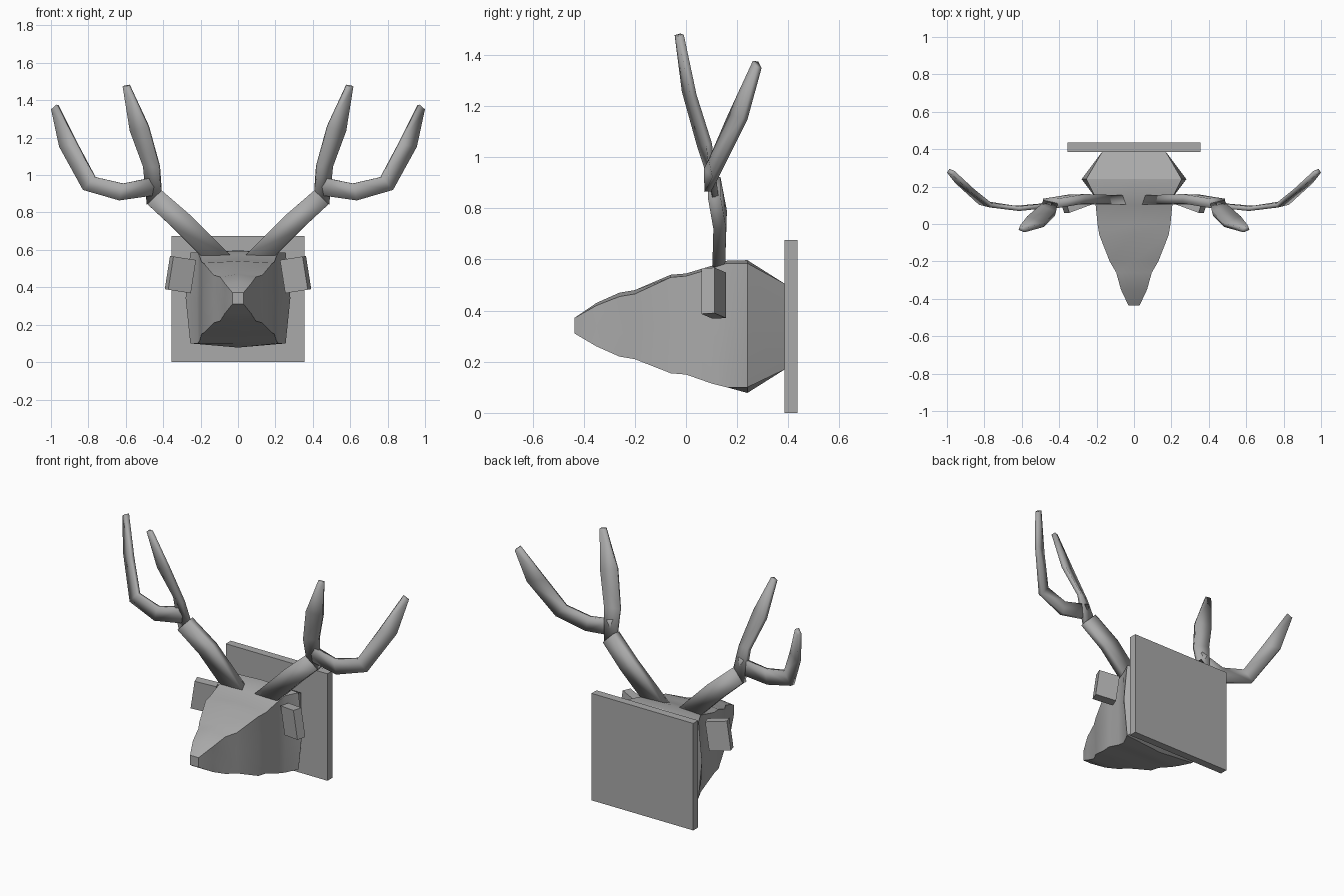
import bpy
import bmesh
from math import radians
from mathutils import Matrix, Vector

cube = bpy.data.objects.get("Cube")
if cube:
    bpy.data.objects.remove(cube, do_unlink=True)

grey = bpy.data.materials.new("plain grey")
grey.use_nodes = True
COLOUR = (0.4, 0.4, 0.4, 1)
grey.diffuse_color = COLOUR
grey.node_tree.nodes["Principled BSDF"].inputs["Base Color"].default_value = COLOUR


def finish(bm, name, smooth=False):
    bmesh.ops.recalc_face_normals(bm, faces=bm.faces)
    mesh = bpy.data.meshes.new(name)
    bm.to_mesh(mesh)
    bm.free()
    mesh.materials.append(grey)
    obj = bpy.data.objects.new(name, mesh)
    bpy.context.collection.objects.link(obj)
    if smooth:
        bpy.ops.object.select_all(action="DESELECT")
        obj.select_set(True)
        bpy.context.view_layer.objects.active = obj
        bpy.ops.object.shade_smooth_by_angle(angle=radians(30))
    return obj


def box(name, size, matrix):
    bm = bmesh.new()
    bmesh.ops.create_cube(bm, size=1, matrix=matrix @ Matrix.Diagonal((*size, 1)))
    return finish(bm, name)


def blade(name, rows, thickness, side):
    """Flat strip between inner and outer edge points, thickened."""
    bm = bmesh.new()
    pairs = [[bm.verts.new((p[0] * side, p[1], p[2])) for p in row] for row in rows]
    for (a, b), (c, d) in zip(pairs, pairs[1:]):
        bm.faces.new((a, b, d, c))
    obj = finish(bm, name, smooth=True)
    mod = obj.modifiers.new("thickness", "SOLIDIFY")
    mod.thickness = thickness
    mod.offset = 0


# Wall plaque
box("plaque", (0.71, 0.05, 0.675), Matrix.Translation((0, 0.41, 0.3375)))

# Head: (y, half width, bottom, top, crown rise, side bulge, chin drop)
SECTIONS = [
    (-0.435, 0.03, 0.31, 0.372, 0, 0, 0),
    (-0.35, 0.07, 0.26, 0.42, 0.01, 0, 0),
    (-0.26, 0.095, 0.22, 0.455, 0.015, 0, 0),
    (-0.2, 0.13, 0.21, 0.465, 0.015, 0, 0),
    (-0.06, 0.185, 0.155, 0.53, 0.01, 0, 0),
    (0.0, 0.195, 0.15, 0.535, 0.01, 0, 0),
    (0.1, 0.205, 0.115, 0.565, 0.01, 0, 0),
    (0.16, 0.215, 0.1, 0.585, 0.01, 0.005, 0),
    (0.24, 0.255, 0.1, 0.585, 0.012, 0.025, 0.022),
    (0.386, 0.17, 0.17, 0.505, 0, 0, 0),
]
bm = bmesh.new()
rings = []
for y, w, low, top, crown, bulge, chin in SECTIONS:
    mid = (low + top) / 2
    outline = [(0, top + crown), (w, top), (w + bulge, mid), (w, low),
               (0, low - chin), (-w, low), (-w - bulge, mid), (-w, top)]
    rings.append([bm.verts.new((x, y, z)) for x, z in outline])
for r, s in zip(rings, rings[1:]):
    for i in range(8):
        j = (i + 1) % 8
        bm.faces.new((r[i], r[j], s[j], s[i]))
bm.faces.new(rings[0])
bm.faces.new(rings[-1])
finish(bm, "head", smooth=True)

# Antler edges for the left side: (inner or upper point, outer or lower point)
BEAM = [
    ((0.04, 0.128, 0.57), (0.2, 0.128, 0.57)),
    ((0.26, 0.135, 0.79), (0.35, 0.132, 0.72)),
    ((0.41, 0.11, 0.92), (0.485, 0.11, 0.845)),
]
FRONT_TINE = [
    ((0.41, 0.1, 0.91), (0.485, 0.115, 0.845)),
    ((0.42, 0.055, 1.045), (0.505, 0.09, 1.05)),
    ((0.48, -0.005, 1.26), (0.575, 0.03, 1.24)),
    ((0.582, -0.033, 1.48), (0.613, -0.02, 1.475)),
]
OUTER_TINE = [
    ((0.44, 0.1, 0.99), (0.46, 0.1, 0.89)),
    ((0.615, 0.082, 0.955), (0.635, 0.085, 0.865)),
    ((0.765, 0.1, 0.99), (0.825, 0.115, 0.92)),
    ((0.86, 0.175, 1.165), (0.95, 0.23, 1.15)),
    ((0.965, 0.272, 1.375), (0.993, 0.285, 1.35)),
]
for side, label in ((1, "left"), (-1, "right")):
    blade(label + "_antler_beam", BEAM, 0.05, side)
    blade(label + "_antler_front_tine", FRONT_TINE, 0.025, side)
    blade(label + "_antler_outer_tine", OUTER_TINE, 0.025, side)
    # Ear block, tilted and swept forward
    turn = Matrix.Rotation(radians(-9 * side), 4, "Y") @ Matrix.Rotation(radians(-20 * side), 4, "Z")
    box(label + "_ear", (0.13, 0.055, 0.18), Matrix.Translation((0.308 * side, 0.108, 0.468)) @ turn)
